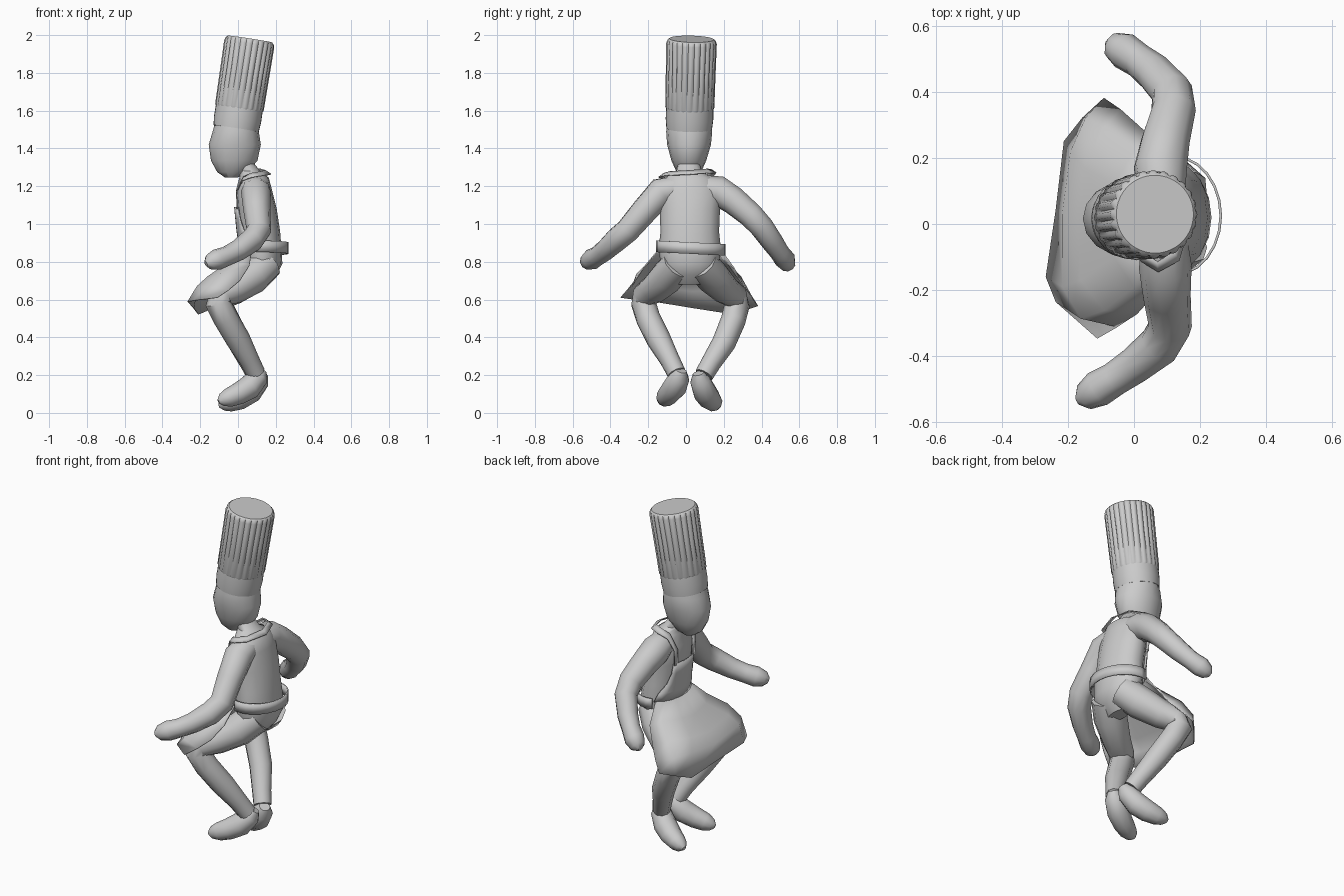
import bpy, math
from mathutils import Vector

def make(name, verts, faces, angle=40, thick=0):
    me = bpy.data.meshes.new(name)
    me.from_pydata([tuple(v) for v in verts], [], faces)
    ob = bpy.data.objects.new(name, me)
    bpy.context.collection.objects.link(ob)
    bpy.ops.object.select_all(action='DESELECT')
    ob.select_set(True)
    bpy.context.view_layer.objects.active = ob
    bpy.ops.object.mode_set(mode='EDIT')
    bpy.ops.mesh.select_all(action='SELECT')
    bpy.ops.mesh.normals_make_consistent(inside=False)
    bpy.ops.object.mode_set(mode='OBJECT')
    bpy.ops.object.shade_smooth_by_angle(angle=math.radians(angle))
    if thick:
        m = ob.modifiers.new("thickness", 'SOLIDIFY')
        m.thickness = thick
        m.offset = 0
    return ob

def skin(name, rings, closed=True, angle=40, thick=0):
    """Bridge a list of equal-length rings; closed rings get end caps."""
    n = len(rings[0])
    faces = []
    for i in range(len(rings) - 1):
        for j in range(n if closed else n - 1):
            k = (j + 1) % n
            faces.append((i*n + j, i*n + k, (i+1)*n + k, (i+1)*n + j))
    if closed:
        faces += [tuple(range(n)), tuple(range((len(rings)-1)*n, len(rings)*n))]
    return make(name, [v for r in rings for v in r], faces, angle, thick)

def oval(cx, cy, z, rx, ry, n=16):
    return [(cx + rx*math.cos(2*math.pi*j/n), cy + ry*math.sin(2*math.pi*j/n), z) for j in range(n)]

def tube(name, pts, n=10):
    """Round limb through points (x, y, z, radius)."""
    P = [Vector(p[:3]) for p in pts]
    rings = []
    ref = Vector((0.3, 1, 0.2))
    for i, p in enumerate(P):
        d = (P[min(i+1, len(P)-1)] - P[max(i-1, 0)]).normalized()
        u = (ref - d*ref.dot(d)).normalized()
        w = d.cross(u)
        ref = u
        r = pts[i][3]
        rings.append([p + r*(math.cos(2*math.pi*j/n)*u + math.sin(2*math.pi*j/n)*w) for j in range(n)])
    return skin(name, rings)

# Torso and neck
TORSO = [(.12, .02, .68, .04, .08), (.125, .02, .73, .08, .13), (.13, .02, .79, .105, .155),
         (.125, .02, .87, .105, .165), (.115, .02, .96, .108, .155), (.10, .02, 1.08, .105, .16),
         (.085, .02, 1.18, .095, .165), (.085, .015, 1.245, .078, .125),
         (.06, .015, 1.28, .058, .065), (.02, .015, 1.34, .05, .055)]
skin("torso", [oval(*r) for r in TORSO])

def chest(z, y, off=.012):
    """Point on the front of the torso."""
    for a, b in zip(TORSO, TORSO[1:]):
        if a[2] <= z <= b[2]:
            t = (z - a[2]) / (b[2] - a[2])
            cx, cy, _, rx, ry = [p + (q - p)*t for p, q in zip(a, b)]
    s = min(1, abs(y - cy) / (ry + off))
    return (cx - (rx + off)*math.sqrt(1 - s*s), y, z)

# Head
skin("head", [oval(*r) for r in [
    (-.035, .015, 1.247, .035, .035), (-.03, .015, 1.275, .08, .065), (-.02, .015, 1.335, .123, .092),
    (-.017, .016, 1.42, .138, .116), (-.012, .017, 1.49, .122, .122), (-.005, .017, 1.56, .11, .11)]])

# Pleated hat, leaning back a little
base, axis = Vector((-.01, .017, 1.505)), Vector((.075, .013, .485)).normalized()
ux = Vector((0, 1, 0)).cross(axis).normalized()
uy = axis.cross(ux)

def hat_ring(h, r, depth=0, n=96):
    pleat = (1, .985, .93, .985)
    out = []
    for j in range(n):
        a = 2*math.pi*j/n
        q = r*(1 - depth*(1 - pleat[j % 4])/.07)
        out.append(base + axis*h + ux*(q*math.cos(a)) + uy*(q*math.sin(a)))
    return out

skin("hat_band", [hat_ring(h, r, 0, 32) for h, r in [(0, .121), (.05, .126), (.11, .125)]])
skin("hat_crown", [hat_ring(*a) for a in [(.10, .122, 0), (.115, .13, .05), (.30, .132, .075),
     (.455, .134, .06), (.472, .128, .02), (.48, .118, 0)]], angle=35)

# Arms
tube("right_arm", [(.085, .08, 1.19, .07), (.08, .17, 1.175, .082), (.095, .25, 1.125, .075),
                   (.12, .345, 1.045, .068), (.115, .40, .985, .064), (.06, .46, .90, .058),
                   (.015, .495, .85, .052), (-.03, .525, .81, .056), (-.062, .54, .782, .042), (-.08, .545, .77, .015)])
tube("left_arm", [(.09, -.04, 1.19, .07), (.095, -.13, 1.17, .08), (.10, -.22, 1.07, .072),
                  (.11, -.31, .965, .066), (.075, -.37, .915, .064), (.0, -.43, .86, .056),
                  (-.06, -.47, .83, .052), (-.11, -.50, .812, .056), (-.15, -.525, .798, .042), (-.17, -.535, .79, .015)])

# Legs and feet
for name, leg, foot in [
    ("left", [(.15, -.04, .79, .09), (.08, -.10, .72, .092), (-.02, -.17, .655, .078), (-.09, -.215, .625, .07),
              (-.105, -.225, .58, .068), (-.065, -.20, .50, .066), (.0, -.145, .39, .065),
              (.06, -.085, .28, .053), (.095, -.05, .21, .05)],
     [(.125, -.025, .225, .03), (.108, -.035, .19, .055), (.06, -.06, .135, .064), (.0, -.09, .10, .058),
      (-.05, -.11, .08, .05), (-.085, -.12, .068, .035), (-.103, -.125, .06, .012)]),
    ("right", [(.15, .08, .79, .09), (.08, .14, .72, .092), (-.02, .21, .65, .078), (-.08, .26, .615, .07),
               (-.095, .27, .57, .068), (-.055, .25, .49, .066), (.01, .20, .37, .063),
               (.065, .13, .26, .053), (.095, .095, .20, .05)],
     [(.13, .065, .21, .03), (.112, .075, .17, .055), (.065, .10, .11, .064), (.01, .125, .075, .06),
      (-.045, .145, .055, .05), (-.08, .155, .045, .035), (-.10, .16, .038, .012)])]:
    tube(name + "_leg", leg)
    tube(name + "_foot", foot)

# Apron skirt draped over the thighs and knees, hem in front
skin("apron_skirt", [
    [chest(.87, y) for y in (-.14, -.10, -.04, .02, .08, .14, .18)],
    [(.06, -.215, .78), (.0, -.19, .80), (-.06, -.10, .79), (-.07, .02, .775), (-.06, .12, .785), (.0, .22, .79), (.06, .255, .765)],
    [(.01, -.27, .70), (-.09, -.26, .735), (-.16, -.17, .72), (-.17, .03, .70), (-.15, .17, .715), (-.09, .29, .72), (.01, .30, .68)],
    [(-.05, -.31, .65), (-.16, -.285, .67), (-.215, -.19, .67), (-.215, .03, .645), (-.19, .22, .655), (-.145, .32, .645), (-.04, .345, .62)],
    [(-.11, -.345, .61), (-.235, -.235, .595), (-.265, -.16, .588), (-.235, .04, .555), (-.21, .25, .522), (-.155, .32, .545), (-.09, .38, .565)]],
    closed=False, angle=60, thick=.006)

# Bib on the chest
skin("apron_bib", [[chest(z, .02 + w*(k/4 - 1)) for k in range(9)]
     for z, w in [(.87, .165), (.92, .15), (.97, .12), (1.03, .10), (1.09, .095)]],
     closed=False, angle=60, thick=.006)

# Neck strap from bib corner, around the neck, to the other corner
path = [(-.004, -.045, 1.08), (-.008, -.05, 1.17), (.03, -.085, 1.25), (.07, -.115, 1.268), (.12, -.085, 1.277), (.145, .02, 1.283),
        (.12, .105, 1.29), (.07, .13, 1.29), (.03, .11, 1.262), (-.008, .09, 1.17), (-.004, .085, 1.08)]
outer = []
for p in path:
    v = Vector((p[0] - .05 if p[2] > 1.2 else 0, p[1] - .02, 0)).normalized()
    outer.append(Vector(p) + v*.03 + Vector((0, 0, -.02 if p[2] > 1.2 else 0)))
skin("neck_strap", [path, outer], closed=False, angle=60, thick=.006)

# Waist tie standing off the back
arc = [math.radians(-105 + 210*k/14) for k in range(15)]
skin("waist_tie", [[(.12 + .143*math.cos(a), .025 + .18*math.sin(a), z - .03*math.sin(a)*.3) for a in arc]
     for z in (.842, .903)], closed=False, angle=60, thick=.008)
